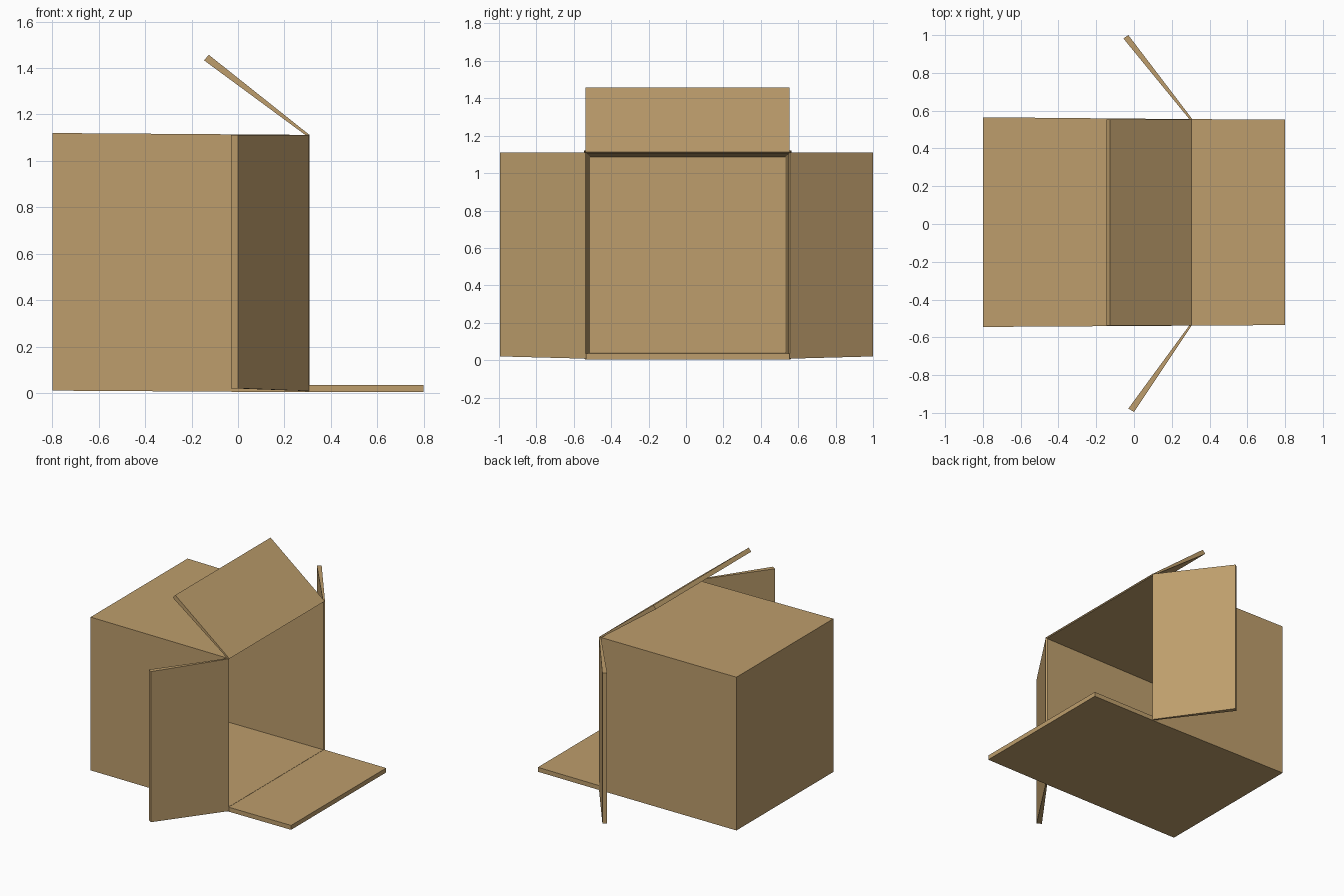
import bpy, bmesh

if "Cube" in bpy.data.objects:
    bpy.data.objects.remove(bpy.data.objects["Cube"])

card = bpy.data.materials.new("cardboard")
card.diffuse_color = (0.51, 0.34, 0.15, 1)
card.use_nodes = True
card.node_tree.nodes["Principled BSDF"].inputs["Base Color"].default_value = card.diffuse_color


def make(name, bm):
    bmesh.ops.recalc_face_normals(bm, faces=bm.faces[:])
    me = bpy.data.meshes.new(name)
    bm.to_mesh(me)
    bm.free()
    me.materials.append(card)
    ob = bpy.data.objects.new(name, me)
    bpy.context.collection.objects.link(ob)
    return ob


def loft(name, rings):
    """Join quad rings in order and close both ends."""
    bm = bmesh.new()
    vs = [[bm.verts.new(p) for p in r] for r in rings]
    for a, b in zip(vs, vs[1:]):
        for i in range(4):
            j = (i + 1) % 4
            bm.faces.new((a[i], a[j], b[j], b[i]))
    bm.faces.new(vs[0])
    bm.faces.new(vs[-1])
    return make(name, bm)


def rect(x, y0, y1, z0, z1):
    return [(x, y0, z0), (x, y1, z0), (x, y1, z1), (x, y0, z1)]


# Hollow box, open towards +x, walls thinning towards the rim
loft("box", [
    rect(-0.80, -0.545, 0.565, 0.010, 1.120),
    rect(0.305, -0.538, 0.555, 0.003, 1.112),
    rect(0.300, -0.532, 0.549, 0.035, 1.106),
    rect(-0.767, -0.512, 0.532, 0.040, 1.087),
][:4][::1])

# Bottom flap lying flat, level with the box floor
loft("bottom_flap", [
    rect(0.302, -0.538, 0.555, 0.003, 0.035),
    rect(0.80, -0.535, 0.553, 0.003, 0.035),
])

# Top flap folded back, wedge thin at the hinge
top = [(0.308, 1.112), (-0.126, 1.457), (-0.146, 1.433), (0.298, 1.106)]
loft("top_flap", [[(x, y, z) for x, z in top] for y in (-0.538, 0.553)])

# Side flaps folded back
sides = {
    "front_flap": [(0.305, -0.538), (0.0, -0.995), (-0.03, -0.977), (0.298, -0.530)],
    "back_flap": [(0.308, 0.556), (-0.03, 1.0), (-0.056, 0.982), (0.298, 0.549)],
}
for name, prof in sides.items():
    low = [(x, y, 0.008 if abs(y) < 0.7 else 0.020) for x, y in prof]
    loft(name, [low, [(x, y, 1.111) for x, y in prof]])
